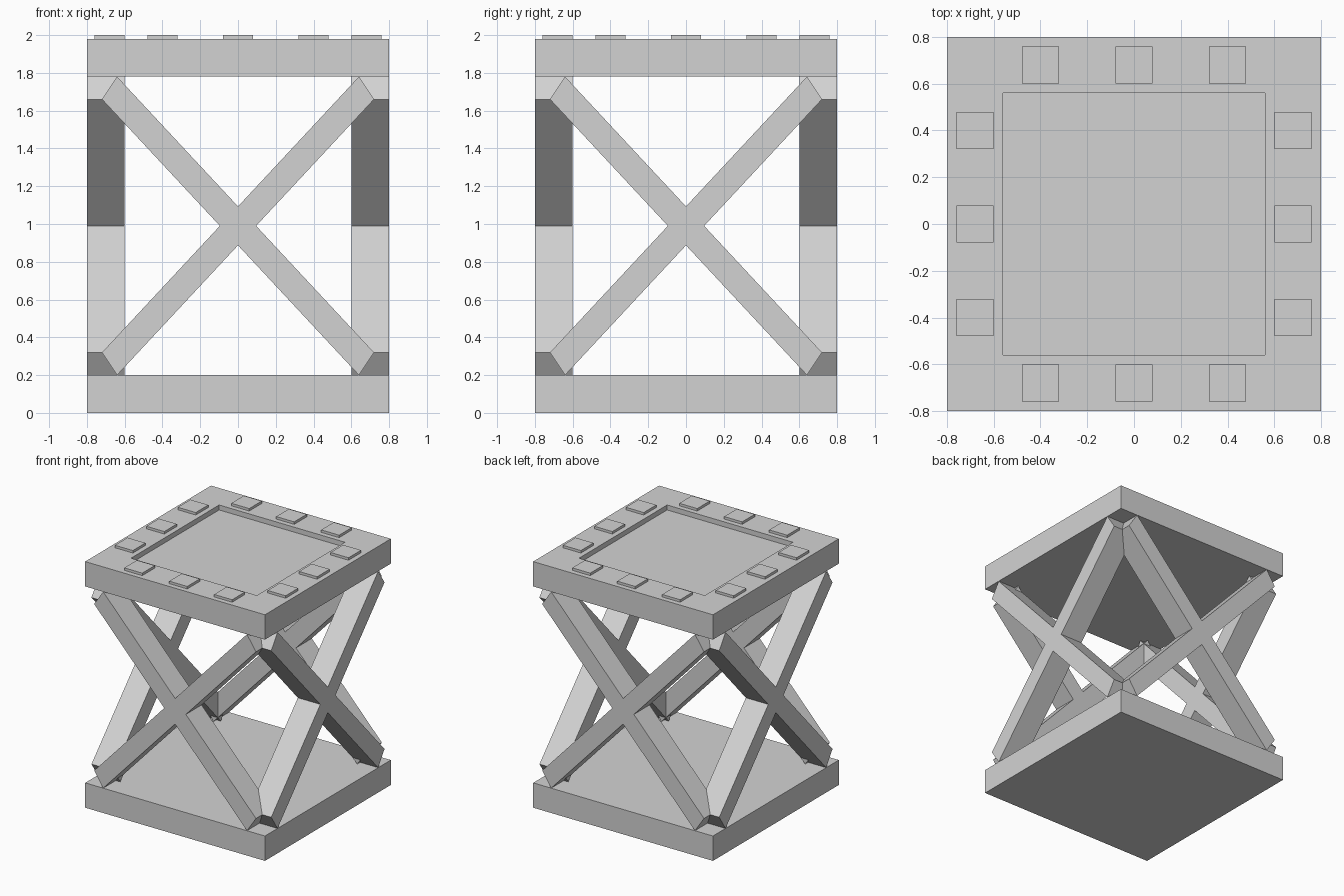
import bpy, bmesh, math
from mathutils import Matrix, Vector

if "Cube" in bpy.data.objects:
    bpy.data.objects.remove(bpy.data.objects["Cube"], do_unlink=True)

grey = bpy.data.materials.new("light_grey")
grey.use_nodes = True
grey.diffuse_color = (0.65, 0.65, 0.65, 1)
grey.node_tree.nodes["Principled BSDF"].inputs["Base Color"].default_value = grey.diffuse_color


def add_object(name, bm):
    bmesh.ops.recalc_face_normals(bm, faces=bm.faces)
    mesh = bpy.data.meshes.new(name)
    bm.to_mesh(mesh)
    bm.free()
    mesh.materials.append(grey)
    obj = bpy.data.objects.new(name, mesh)
    bpy.context.collection.objects.link(obj)
    return obj


def box(size, centre):
    bm = bmesh.new()
    bmesh.ops.create_cube(bm, size=1, matrix=Matrix.Translation(centre) @ Matrix.Diagonal((*size, 1)))
    return bm


def extrude(bm, face, offset):
    out = bmesh.ops.extrude_face_region(bm, geom=[face])
    verts = [v for v in out["geom"] if isinstance(v, bmesh.types.BMVert)]
    bmesh.ops.translate(bm, verts=verts, vec=offset)


# Plain base slab
add_object("base_slab", box((1.6, 1.6, 0.2), (0, 0, 0.1)))

# Top slab with a shallow square recess
bm = box((1.6, 1.6, 0.2), (0, 0, 1.88))
top = max(bm.faces, key=lambda f: f.calc_center_median().z)
bmesh.ops.inset_region(bm, faces=[top], thickness=0.24, use_even_offset=True)
extrude(bm, top, Vector((0, 0, -0.04)))
if top.is_valid:
    bmesh.ops.delete(bm, geom=[top], context='FACES_ONLY')
add_object("top_slab", bm)

# Crossed braces, one X-shaped panel per side
quarter = [(0.096, 0), (0.72, 0.67), (0.64, 0.79), (0, 0.103)]
outline = (quarter
           + [(-x, z) for x, z in quarter[-2::-1]]
           + [(-x, -z) for x, z in quarter[1:]]
           + [(x, -z) for x, z in quarter[-2:0:-1]])
sides = ("front", "left", "back", "right")
for i, side in enumerate(sides):
    turn = Matrix.Rotation(i * math.pi / 2, 4, 'Z')
    bm = bmesh.new()
    face = bm.faces.new([bm.verts.new((x, -0.8, z + 0.99)) for x, z in outline])
    extrude(bm, face, Vector((0, 0.2, 0)))
    bm.transform(turn)
    add_object(f"{side}_cross_brace", bm)

    # Three raised pads along this edge of the top
    for n, x in enumerate((-0.4, 0, 0.4), 1):
        bm = box((0.16, 0.16, 0.03), (x, -0.68, 1.985))
        bm.transform(turn)
        add_object(f"{side}_pad_{n}", bm)
